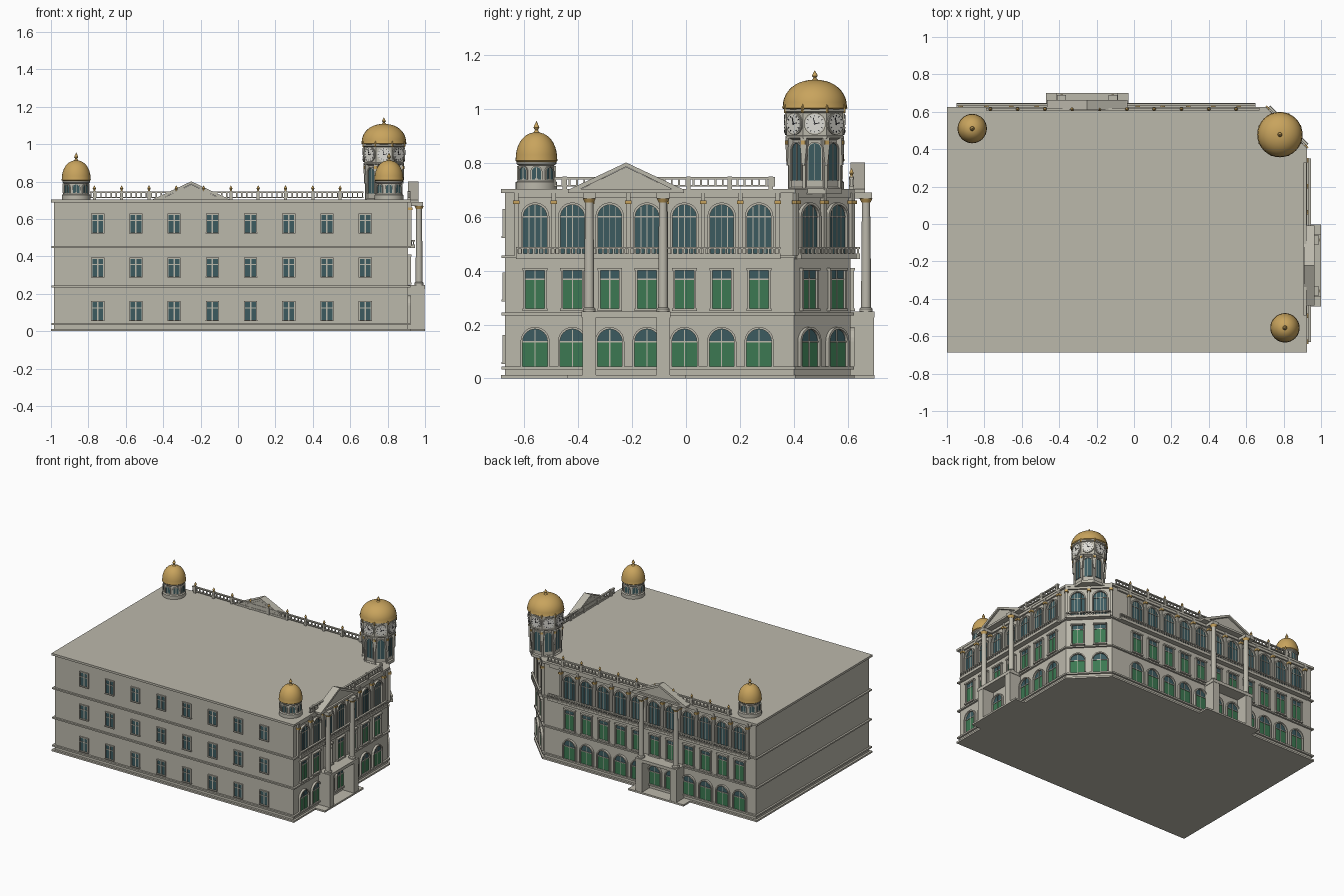
import bpy, bmesh, math
from mathutils import Matrix, Vector

if "Cube" in bpy.data.objects:
    bpy.data.objects.remove(bpy.data.objects["Cube"])

COLOURS = {
    "stone": (0.50, 0.48, 0.41), "gold": (0.58, 0.37, 0.11), "green": (0.045, 0.19, 0.085),
    "teal_glass": (0.045, 0.105, 0.118), "clock_white": (0.72, 0.71, 0.66), "dark": (0.02, 0.02, 0.025)}
MATS = {}
for key, col in COLOURS.items():
    MATS[key] = bpy.data.materials.new(key)
    MATS[key].diffuse_color = (*col, 1)
PARTS = {}


def part(name, mat):
    """One mesh per named part, filled piece by piece."""
    if name not in PARTS:
        PARTS[name] = (bmesh.new(), mat)
    return PARTS[name][0]


def frame(origin, u, n):
    """Wall frame: local x runs along the wall, y points outward, z is up."""
    m = Matrix.Identity(4)
    m.col[0][:3], m.col[1][:3], m.col[3][:3] = u, n, origin
    return m


def prism(bm, m, pts, d0, d1):
    """Extrude an outline in the wall plane from depth d0 to d1."""
    a = [bm.verts.new(m @ Vector((x, d0, z))) for x, z in pts]
    b = [bm.verts.new(m @ Vector((x, d1, z))) for x, z in pts]
    faces = [bm.faces.new(a), bm.faces.new(b[::-1])]
    for i in range(len(a)):
        j = (i + 1) % len(a)
        faces.append(bm.faces.new((a[j], a[i], b[i], b[j])))
    bmesh.ops.recalc_face_normals(bm, faces=faces)


def box(bm, m, u, w, z0, z1, d0, d1):
    prism(bm, m, [(u - w, z0), (u + w, z0), (u + w, z1), (u - w, z1)], d0, d1)


def arch(u, w, z0, zs, n=12):
    top = [(u + w * math.cos(math.pi * i / n), zs + w * math.sin(math.pi * i / n)) for i in range(n + 1)]
    return [(u - w, z0), (u + w, z0)] + top if z0 < zs else top


def surround(bm, m, u, w, t, z0, zs, d):
    """Raised band around an arched opening."""
    a, b = arch(u, w, z0, zs)[1:] + [(u - w, z0)], arch(u, w + t, z0, zs)[1:] + [(u - w - t, z0)]
    for i in range(len(a) - 1):
        if (Vector(a[i]) - Vector(a[i + 1])).length > 1e-5:
            prism(bm, m, [a[i], b[i], b[i + 1], a[i + 1]], 0, d)


def lathe(bm, x, y, profile, seg=32, turn=0.0):
    rings = []
    for r, z in profile:
        r = max(r, 0.0004)
        rings.append([bm.verts.new((x + r * math.cos(turn + math.tau * i / seg),
                                    y + r * math.sin(turn + math.tau * i / seg), z)) for i in range(seg)])
    for p, q in zip(rings, rings[1:]):
        for i in range(seg):
            j = (i + 1) % seg
            bm.faces.new((p[i], p[j], q[j], q[i]))
    bm.faces.new(rings[0][::-1])
    bm.faces.new(rings[-1])


def rail(bm, m, u0, u1, z0, z1, d, step=0.02):
    """Balustrade: two rails and a row of balusters."""
    mid, half = (u0 + u1) / 2, (u1 - u0) / 2
    box(bm, m, mid, half, z0, z0 + 0.006, d - 0.007, d + 0.007)
    box(bm, m, mid, half, z1 - 0.008, z1, d - 0.007, d + 0.007)
    n = int((u1 - u0) / step)
    for i in range(n + 1):
        box(bm, m, u0 + 0.004 + i * (u1 - u0 - 0.008) / n, 0.0035, z0, z1, d - 0.0035, d + 0.0035)


# Main block with a cut corner, and its ledges
def slab(name, o, z0, z1):
    pts = [(-0.985 - o, -0.672 - o), (0.91 + o, -0.672 - o), (0.91 + o, 0.40 + 0.41 * o),
           (0.70 + 0.41 * o, 0.61 + o), (-0.985 - o, 0.61 + o)]
    m = Matrix(((1, 0, 0, 0), (0, 0, 1, 0), (0, 1, 0, 0), (0, 0, 0, 1)))
    prism(part(name, "stone"), m, pts, z0, z1)


slab("main_block", 0, 0, 0.70)
for z0, z1, o in ((0, 0.012, 0.015), (0.034, 0.045, 0.013), (0.234, 0.244, 0.013),
                  (0.446, 0.456, 0.013), (0.688, 0.703, 0.015)):
    slab("ledges", o, z0, z1)

S = math.sqrt(0.5)
FRONT = frame((0, -0.672, 0), (1, 0, 0), (0, -1, 0))
RIGHT = frame((0.91, 0, 0), (0, 1, 0), (1, 0, 0))
BACK = frame((0, 0.61, 0), (1, 0, 0), (0, 1, 0))
CORNER = frame((0.805, 0.505, 0), (-S, S, 0), (S, S, 0))
glass, doors = part("window_glass", "teal_glass"), part("green_shutters", "green")
trim, bars = part("window_surrounds", "stone"), part("glazing_bars", "stone")

# Plain front windows
for i in range(8):
    u = -0.75 + i * 0.2043
    for zc in (0.108, 0.34, 0.575):
        box(glass, FRONT, u, 0.03, zc - 0.047, zc + 0.047, -0.004, 0.003)
        box(bars, FRONT, u, 0.004, zc - 0.047, zc + 0.047, 0, 0.006)
        box(bars, FRONT, u, 0.03, zc + 0.014, zc + 0.019, 0, 0.006)
        for s in (-1, 1):
            box(trim, FRONT, u + s * 0.032, 0.003, zc - 0.05, zc + 0.05, 0, 0.009)
        box(trim, FRONT, u, 0.035, zc + 0.047, zc + 0.053, 0, 0.009)
        box(trim, FRONT, u, 0.036, zc - 0.054, zc - 0.047, 0, 0.012)


def bay(m, u):
    """Three storeys of one bay: arched doors, shuttered window, tall arched window."""
    w = 0.046
    prism(glass, m, arch(u, w, 0.137, 0.137), -0.004, 0.003)
    box(doors, m, u, w, 0.045, 0.137, -0.004, 0.004)
    surround(trim, m, u, w, 0.008, 0.045, 0.137, 0.016)
    box(bars, m, u, w, 0.134, 0.139, 0, 0.008)
    box(bars, m, u, 0.002, 0.045, 0.18, 0, 0.007)
    box(doors, m, u, 0.035, 0.26, 0.368, -0.004, 0.004)
    box(glass, m, u, 0.035, 0.368, 0.40, -0.004, 0.003)
    box(bars, m, u, 0.002, 0.26, 0.40, 0, 0.007)
    box(bars, m, u, 0.035, 0.366, 0.371, 0, 0.007)
    for s in (-1, 1):
        box(trim, m, u + s * 0.039, 0.004, 0.25, 0.405, 0, 0.014)
    box(trim, m, u, 0.046, 0.40, 0.41, 0, 0.018)
    box(trim, m, u, 0.046, 0.25, 0.26, 0, 0.018)
    prism(glass, m, arch(u, 0.044, 0.46, 0.60), -0.004, 0.003)
    surround(trim, m, u, 0.044, 0.009, 0.46, 0.60, 0.016)
    for s in (-1, 0, 1):
        box(bars, m, u + s * 0.022, 0.0015, 0.46, 0.643 if s == 0 else 0.637, 0, 0.006)
    box(bars, m, u, 0.044, 0.598, 0.602, 0, 0.007)


def pilaster(m, u):
    box(part("pilasters", "stone"), m, u, 0.008, 0.456, 0.688, 0, 0.018)
    box(part("gold_capitals", "gold"), m, u, 0.012, 0.648, 0.661, 0, 0.024)


def facade(m, first, step, count, lo, hi):
    for i in range(count):
        bay(m, first + i * step)
    for i in range(count + 1):
        pilaster(m, first + (i - 0.5) * step)
    box(part("balcony_ledges", "stone"), m, (lo + hi) / 2, (hi - lo) / 2, 0.444, 0.458, 0, 0.036)
    rail(part("balcony_railings", "stone"), m, lo, hi, 0.458, 0.488, 0.028)
    box(part("cornice_mouldings", "stone"), m, (lo + hi) / 2, (hi - lo) / 2, 0.67, 0.688, 0, 0.012)


facade(RIGHT, -0.56, 0.1385, 7, -0.63, 0.35)
facade(BACK, -0.25 - 4.5 * 0.135, 0.135, 12 - 1, -0.95, 0.65)
facade(CORNER, -0.073, 0.146, 2, -0.145, 0.145)


# Porch, giant columns and pediment
def portico(m, c):
    porch = part("porch", "stone")
    box(porch, m, c, 0.22, 0, 0.012, 0, 0.09)
    box(porch, m, c, 0.165, 0.226, 0.248, 0, 0.09)
    for s in (-1, 1):
        u = c + s * 0.137
        box(porch, m, u, 0.025, 0, 0.235, 0, 0.088)
        p = m @ Vector((u, 0.058, 0))
        lathe(part("giant_columns", "stone"), p.x, p.y,
              [(0.024, 0.248), (0.024, 0.258), (0.018, 0.264), (0.0175, 0.45), (0.015, 0.655)], 20)
        lathe(part("column_capitals", "gold"), p.x, p.y, [(0.016, 0.652), (0.024, 0.668)], 20)
        box(part("column_blocks", "stone"), m, u, 0.024, 0.668, 0.69, 0, 0.08)
    ped = part("pediments", "stone")
    prism(ped, m, [(c - 0.195, 0.69), (c + 0.195, 0.69), (c, 0.785)], 0.0, 0.04)
    box(ped, m, c, 0.215, 0.688, 0.702, 0, 0.054)
    for s in (-1, 1):
        prism(ped, m, [(c + s * 0.215, 0.70), (c + s * 0.175, 0.70), (c, 0.786), (c, 0.801)], 0.0, 0.054)


portico(RIGHT, -0.222)
portico(BACK, -0.25)

# Roof balustrades with gold finials along the back
roof_rail = part("roof_balustrades", "stone")
rail(roof_rail, RIGHT, -0.49, 0.33, 0.712, 0.747, 0.004, 0.027)
rail(roof_rail, BACK, -0.79, 0.67, 0.712, 0.747, 0.004, 0.027)
for u in [-0.45 + i * 0.153 for i in range(6)]:
    box(roof_rail, RIGHT, u, 0.008, 0.70, 0.75, -0.005, 0.013)
for u in [-0.768 + i * 0.146 for i in range(10)]:
    box(roof_rail, BACK, u, 0.008, 0.70, 0.75, -0.005, 0.013)
    lathe(part("roof_finials", "gold"), u, 0.614,
          [(0.006, 0.749), (0.004, 0.754), (0.009, 0.762), (0.006, 0.769), (0, 0.78)], 10)


def dome(x, y, r, z, h, tip):
    """Gold dome with a rolled rim and pointed finial."""
    prof = [(r * 0.95, z), (r * 1.02, z + 0.005), (r * 1.0, z + 0.012)]
    prof += [(r * math.cos(a) ** 0.9, z + 0.012 + (h - 0.012) * math.sin(a))
             for a in [math.radians(k * 9) for k in range(1, 10)]]
    t = z + h
    k = tip - t
    prof += [(0.012, t - 0.001), (0.005, t + k * 0.2), (0.011, t + k * 0.42), (0.008, t + k * 0.6), (0, tip)]
    lathe(part("gold_domes", "gold"), x, y, prof)


# Two small turrets
for x, y in ((-0.865, 0.51), (0.807, -0.555)):
    lathe(part("small_turrets", "stone"), x, y,
          [(0.077, 0.70), (0.077, 0.728), (0.070, 0.733), (0.066, 0.79), (0.074, 0.796), (0.074, 0.803)], 32)
    dome(x, y, 0.077, 0.803, 0.11, 0.955)
    for k in range(8):
        a = k * math.pi / 4
        m = frame((x + 0.066 * math.cos(a), y + 0.066 * math.sin(a), 0),
                  (-math.sin(a), math.cos(a), 0), (math.cos(a), math.sin(a), 0))
        prism(glass, m, arch(0, 0.017, 0.738, 0.767), -0.01, 0.003)
        surround(trim, m, 0, 0.017, 0.005, 0.738, 0.767, 0.006)
        box(bars, m, 0, 0.002, 0.738, 0.783, 0, 0.005)

# Clock tower: octagonal shaft, clock drum and dome
TX, TY = 0.78, 0.478
T8 = math.pi / 8
lathe(part("clock_tower", "stone"), TX, TY,
      [(0.108, 0.685), (0.108, 0.705), (0.098, 0.71), (0.098, 0.885), (0.117, 0.893), (0.117, 0.90),
       (0.113, 0.902), (0.113, 0.985), (0.122, 0.99), (0.122, 1.0)], 8, T8)
dome(TX, TY, 0.119, 0.998, 0.11, 1.143)
for k in range(8):
    a = k * math.pi / 4
    n, u = (math.cos(a), math.sin(a), 0), (-math.sin(a), math.cos(a), 0)
    m = frame((TX + 0.0905 * n[0], TY + 0.0905 * n[1], 0), u, n)
    prism(glass, m, arch(0, 0.023, 0.735, 0.85), -0.004, 0.003)
    surround(trim, m, 0, 0.023, 0.005, 0.735, 0.85, 0.008)
    box(bars, m, 0, 0.0015, 0.735, 0.87, 0, 0.006)
    # clock face, rim, hour marks and hands
    m = frame((TX + 0.1045 * n[0], TY + 0.1045 * n[1], 0.945), u, n)
    ring = [(math.cos(t * math.tau / 24), math.sin(t * math.tau / 24)) for t in range(24)]
    prism(part("clock_rims", "stone"), m, [(0.041 * c, 0.041 * s) for c, s in ring], -0.01, 0.006)
    prism(part("clock_faces", "clock_white"), m, [(0.036 * c, 0.036 * s) for c, s in ring], 0, 0.008)
    marks = part("clock_marks", "dark")
    for h in range(12):
        r = m @ Matrix.Rotation(h * math.tau / 12, 4, "Y")
        box(marks, r, 0, 0.0013, 0.027, 0.033, 0.008, 0.0095)
    for ang, ln in ((-0.25, 0.024), (1.4, 0.017)):
        box(marks, m @ Matrix.Rotation(ang, 4, "Y"), 0, 0.0016, -0.004, ln, 0.008, 0.010)
    # corner buttress with scroll bracket and gold cap
    b = a + T8
    m = frame((TX + 0.098 * math.cos(b), TY + 0.098 * math.sin(b), 0),
              (-math.sin(b), math.cos(b), 0), (math.cos(b), math.sin(b), 0))
    box(part("tower_buttresses", "stone"), m, 0, 0.006, 0.70, 0.86, -0.01, 0.008)
    prism(part("tower_brackets", "stone"), m,
          [(-0.005, 0.79), (0.005, 0.79), (0.013, 0.862), (0.013, 0.893), (-0.013, 0.893), (-0.013, 0.862)], -0.01, 0.014)
    box(part("tower_gold_caps", "gold"), m, 0, 0.008, 0.868, 0.882, 0, 0.018)
    lathe(part("rim_finials", "gold"), TX + 0.118 * math.cos(b), TY + 0.118 * math.sin(b),
          [(0.005, 0.985), (0.006, 1.004), (0, 1.018)], 8)

# Turn every part into an object
for name, (bm, mat) in PARTS.items():
    me = bpy.data.meshes.new(name)
    bm.to_mesh(me)
    bm.free()
    me.materials.append(MATS[mat])
    ob = bpy.data.objects.new(name, me)
    bpy.context.collection.objects.link(ob)
    ob.select_set(True)
    bpy.context.view_layer.objects.active = ob
bpy.ops.object.shade_smooth_by_angle(angle=math.radians(30))

for m in bpy.data.materials:
    if m.users and not m.is_grease_pencil:
        m.use_nodes = True
        m.node_tree.nodes["Principled BSDF"].inputs["Base Color"].default_value = m.diffuse_color
